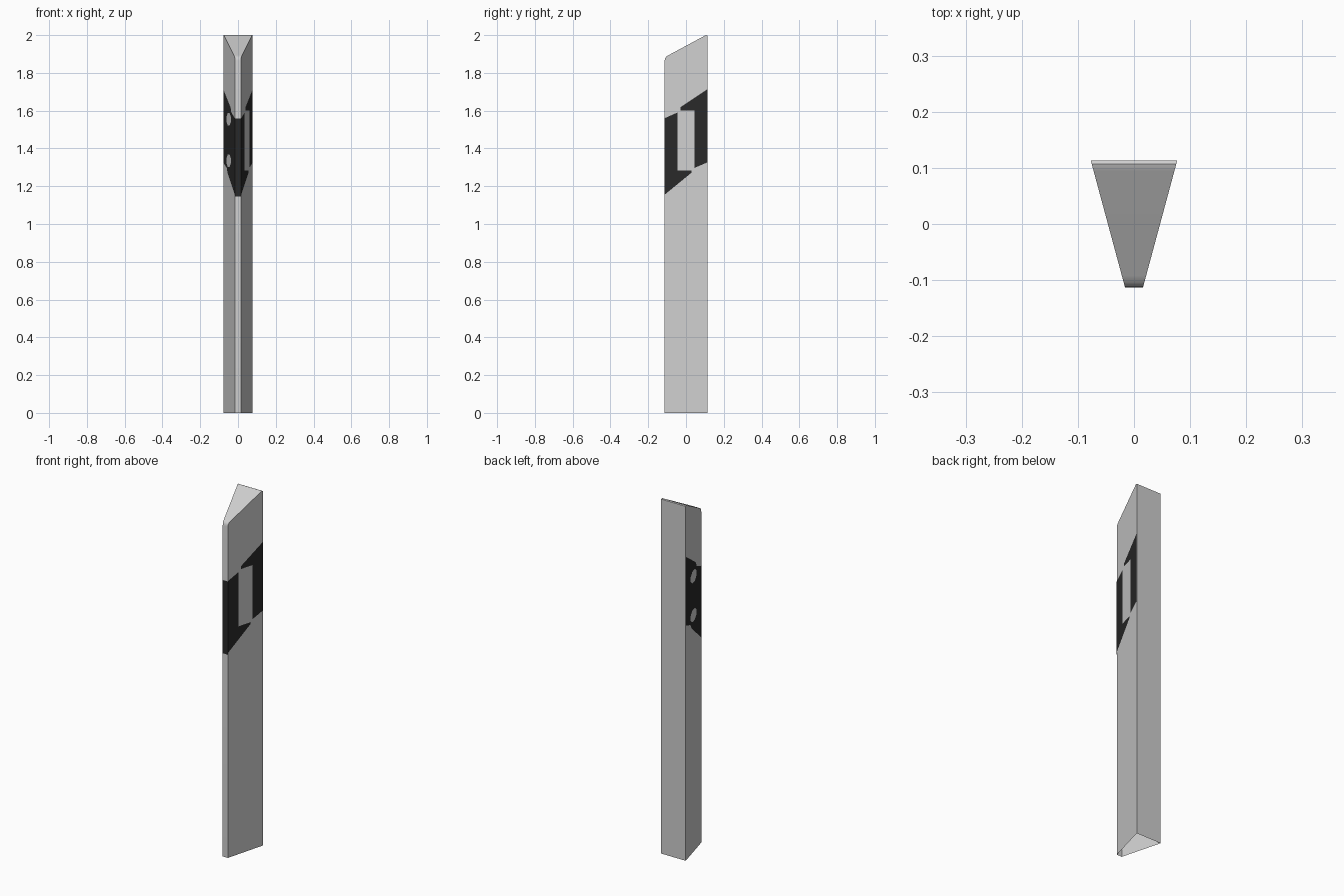
import bpy
import math
from mathutils import Vector

cube = bpy.data.objects.get("Cube")
if cube:
    bpy.data.objects.remove(cube)

HALF_DEPTH = 0.113
FRONT_HALF = 0.016
BACK_HALF = 0.077


def make_material(name, rgb):
    mat = bpy.data.materials.new(name)
    mat.use_nodes = True
    mat.diffuse_color = (*rgb, 1)
    mat.node_tree.nodes["Principled BSDF"].inputs["Base Color"].default_value = (*rgb, 1)
    return mat


light_grey = make_material("light_grey", (0.62, 0.62, 0.62))
black = make_material("black", (0.022, 0.022, 0.022))


def half_width(y):
    t = (y + HALF_DEPTH) / (2 * HALF_DEPTH)
    return FRONT_HALF + t * (BACK_HALF - FRONT_HALF)


def make_object(name, verts, faces, mat):
    mesh = bpy.data.meshes.new(name)
    mesh.from_pydata(verts, [], faces)
    mesh.materials.append(mat)
    obj = bpy.data.objects.new(name, mesh)
    bpy.context.collection.objects.link(obj)
    return obj


def side_plate(name, outlines, side, mat, lift=0.001):
    """Lay counter-clockwise (y, z) outlines on one tapered side of the post."""
    slope = (BACK_HALF - FRONT_HALF) / (2 * HALF_DEPTH)
    normal = Vector((side, -slope, 0)).normalized()
    verts, faces = [], []
    for outline in outlines:
        points = outline if side > 0 else outline[::-1]
        faces.append(range(len(verts), len(verts) + len(points)))
        verts += [Vector((side * half_width(y), y, z)) + normal * lift for y, z in points]
    return make_object(name, verts, faces, mat)


# Hollow post, open underneath, with a sloped and softly rounded top
profile = [(-HALF_DEPTH, 0), (-HALF_DEPTH, 1.865), (-0.111, 1.877), (-0.105, 1.886),
           (-0.092, 1.894), (0.094, 1.994), (0.101, 1.998), (0.107, 2.0),
           (HALF_DEPTH, 1.997), (HALF_DEPTH, 0)]
n = len(profile)
verts = [(s * half_width(y), y, z) for s in (-1, 1) for y, z in profile]
faces = [(i, i + n, i + n + 1, i + 1) for i in range(n - 1)]
faces += [range(n), range(2 * n - 1, n - 1, -1)]
post = make_object("post_shell", verts, faces, light_grey)
bpy.context.view_layer.objects.active = post
post.select_set(True)
bpy.ops.object.shade_smooth_by_angle(angle=math.radians(40))

# Black band across the narrow front
band_y = -HALF_DEPTH - 0.001
make_object("front_band", [(-FRONT_HALF, band_y, 1.145), (FRONT_HALF, band_y, 1.145),
                           (FRONT_HALF, band_y, 1.558), (-FRONT_HALF, band_y, 1.558)],
            [range(4)], black)

# Left side: slanted band in two pieces around a tall reflector window
front_piece = [(-HALF_DEPTH, 1.155), (0.03, 1.272), (0.03, 1.284), (-0.045, 1.284),
               (-0.045, 1.59), (-HALF_DEPTH, 1.56)]
back_piece = [(-0.03, 1.602), (0.045, 1.602), (0.045, 1.297), (HALF_DEPTH, 1.326),
              (HALF_DEPTH, 1.713), (-0.03, 1.618)]
side_plate("left_band", [front_piece, back_piece], 1, black)

# Right side: one slanted band carrying two round-cornered reflectors
full_band = [(-HALF_DEPTH, 1.155), (0.03, 1.272), (0.045, 1.297), (HALF_DEPTH, 1.326),
             (HALF_DEPTH, 1.713), (-0.03, 1.618), (-0.045, 1.59), (-HALF_DEPTH, 1.56)]
side_plate("right_band", [full_band], -1, black)


def reflector(z):
    angles = [math.radians(22.5 + 45 * i) for i in range(8)]
    return [(0.003 + 0.046 * math.cos(a), z + 0.036 * math.sin(a)) for a in angles]


side_plate("right_reflectors", [reflector(z) for z in (1.335, 1.554)], -1, light_grey, 0.002)
